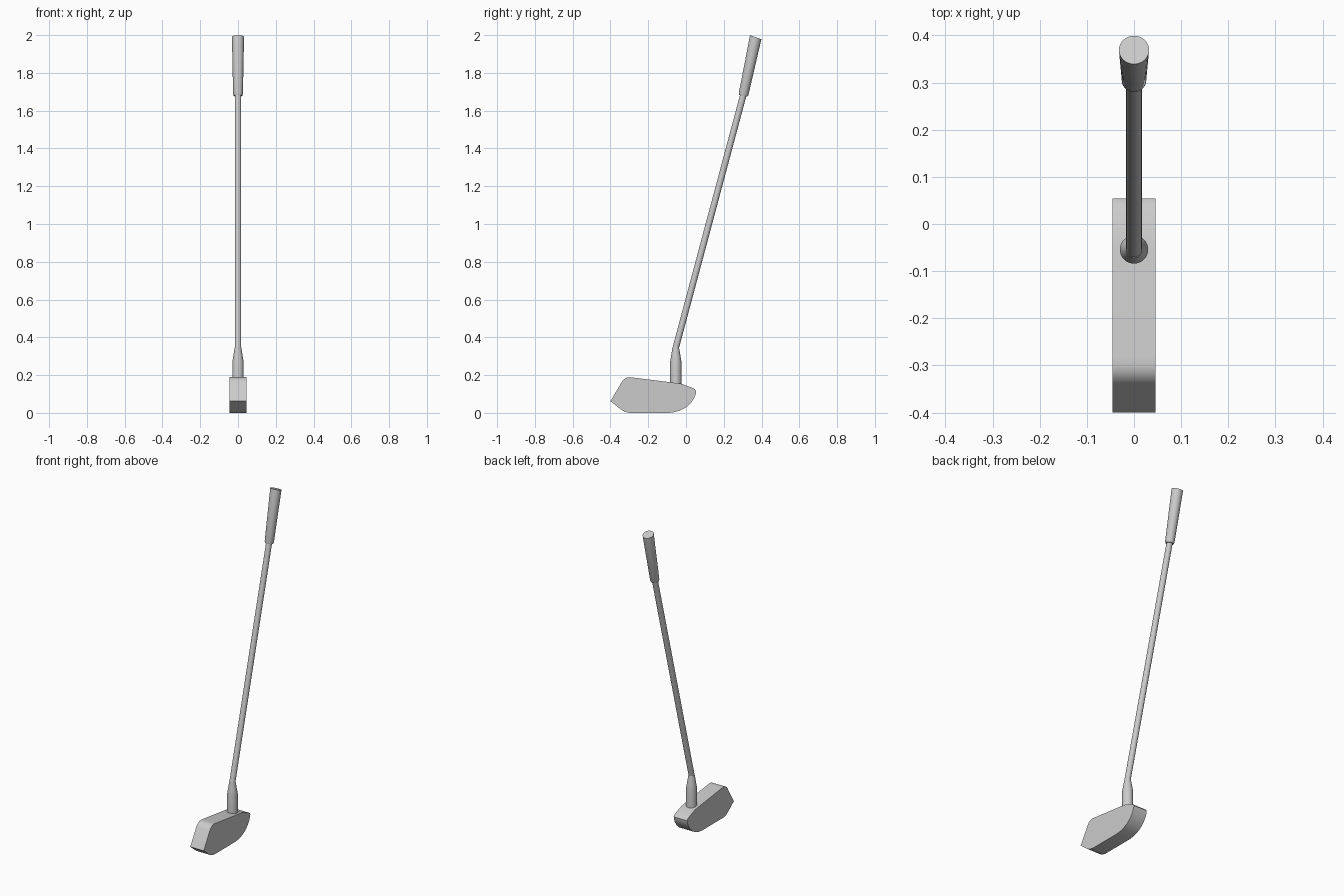
import bpy
from math import sin, cos, pi, radians

if "Cube" in bpy.data.objects:
    bpy.data.objects.remove(bpy.data.objects["Cube"])


def add_mesh(name, verts, faces):
    mesh = bpy.data.meshes.new(name)
    mesh.from_pydata(verts, [], faces)
    mesh.update()
    obj = bpy.data.objects.new(name, mesh)
    bpy.context.collection.objects.link(obj)
    bpy.ops.object.select_all(action='DESELECT')
    obj.select_set(True)
    bpy.context.view_layer.objects.active = obj
    bpy.ops.object.shade_smooth_by_angle(angle=radians(30))
    return obj


def loft(name, rings, n=32):
    """Closed round tube through rings of (y, z, radius, tilt in degrees)."""
    verts, faces = [], []
    for y, z, r, tilt in rings:
        t = radians(tilt)
        for i in range(n):
            a = 2 * pi * i / n
            u = r * sin(a)
            verts.append((r * cos(a), y + u * cos(t), z - u * sin(t)))
    for k in range(len(rings) - 1):
        for i in range(n):
            j = (i + 1) % n
            faces.append((k * n + i, k * n + j, (k + 1) * n + j, (k + 1) * n + i))
    last = (len(rings) - 1) * n
    faces.append(tuple(reversed(range(n))))
    faces.append(tuple(range(last, last + n)))
    return add_mesh(name, verts, faces)


def extrude_x(name, profile, half):
    """Slab from a counter-clockwise (y, z) profile."""
    n = len(profile)
    verts = [(s * half, y, z) for s in (1, -1) for y, z in profile]
    faces = [tuple(range(n)), tuple(reversed(range(n, 2 * n)))]
    faces += [(i, n + i, n + (i + 1) % n, (i + 1) % n) for i in range(n)]
    return add_mesh(name, verts, faces)


# Putter head: side profile with rounded toe and heel
extrude_x("club_head", [
    (-0.40, 0.062), (-0.345, 0.018), (-0.325, 0.006), (-0.30, 0.0),
    (-0.09, 0.0), (-0.06, 0.004), (-0.03, 0.013), (0.0, 0.029),
    (0.025, 0.052), (0.042, 0.076), (0.052, 0.10), (0.054, 0.115),
    (0.047, 0.125), (0.035, 0.132), (-0.02, 0.153), (-0.05, 0.158),
    (-0.28, 0.187), (-0.30, 0.189), (-0.315, 0.186), (-0.33, 0.177),
    (-0.34, 0.164)], 0.046)

# Upright socket tapering into the shaft
loft("hosel", [(-0.054, 0.13, 0.03, 0), (-0.054, 0.27, 0.03, 0),
               (-0.054, 0.30, 0.025, 0), (-0.054, 0.347, 0.0175, 8)])

# Slanted shaft
loft("shaft", [(-0.054, 0.345, 0.017, 8), (0.308, 1.70, 0.017, 15)])

# Grip, flaring towards the butt
loft("grip", [(0.303, 1.679, 0.023, 13), (0.305, 1.688, 0.026, 13),
              (0.369, 1.989, 0.032, 20)])
